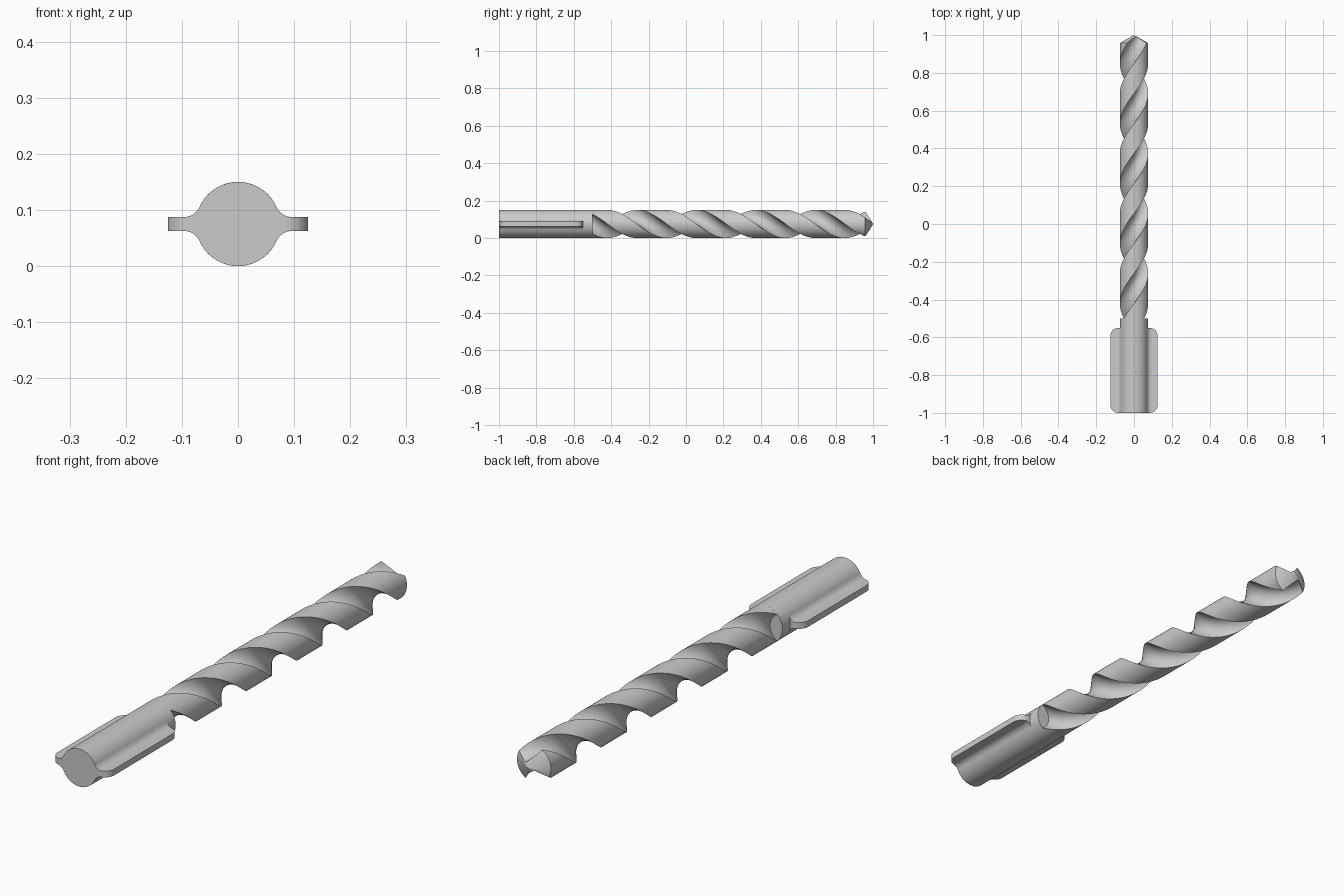
import bpy, bmesh
from math import sin, cos, pi, sqrt, atan2, hypot, radians

if "Cube" in bpy.data.objects:
    bpy.data.objects.remove(bpy.data.objects["Cube"])

R, CZ = 0.075, 0.075          # body radius and axis height
PITCH = 0.635                 # length of one full helix turn
TIP = 0.042 / R               # slope of the conical point


def finish(name, bm):
    bmesh.ops.remove_doubles(bm, verts=bm.verts, dist=1e-6)
    bmesh.ops.recalc_face_normals(bm, faces=bm.faces)
    me = bpy.data.meshes.new(name)
    bm.to_mesh(me)
    bm.free()
    ob = bpy.data.objects.new(name, me)
    bpy.context.collection.objects.link(ob)
    bpy.ops.object.select_all(action='DESELECT')
    ob.select_set(True)
    bpy.context.view_layer.objects.active = ob
    bpy.ops.object.shade_smooth_by_angle(angle=radians(30))
    return ob


# Plain round shank
bm = bmesh.new()
n = 72
rings = [[bm.verts.new((R * cos(2 * pi * i / n), y, CZ + R * sin(2 * pi * i / n)))
          for i in range(n)] for y in (-1, -0.5)]
for i in range(n):
    j = (i + 1) % n
    bm.faces.new((rings[0][i], rings[0][j], rings[1][j], rings[1][i]))
for ring in rings:
    bm.faces.new(ring)
finish("shank", bm)

# Flat wings: filleted into the shank, with rounded outer corners
T, F, XO, C = 0.0125, 0.03, 0.125, 0.042
fx = sqrt((R + F) ** 2 - (T + F) ** 2)        # fillet centre
x0 = R * fx / (R + F)                         # tangent point on the shank
xs = [x0 + (fx - x0) * k / 8 for k in range(9)]
xs += [XO - C + C * sin(pi / 2 * k / 12) for k in range(13)]
xs = sorted(set(xs))
bm = bmesh.new()
cols = []
for x in xs:
    h = T + F - sqrt(max(0, F * F - (fx - x) ** 2)) if x < fx else T
    d = max(0, x - (XO - C))
    c = C - sqrt(max(0, C * C - d * d))
    cols.append([bm.verts.new((x, y, CZ + z))
                 for y, z in ((-1 + c, -h), (-1 + c, h), (-0.55 - c, h), (-0.55 - c, -h))])
for a, b in zip(cols, cols[1:]):
    for k in range(4):
        bm.faces.new((a[k], a[(k + 1) % 4], b[(k + 1) % 4], b[k]))
bm.faces.new(cols[0])
bm.faces.new(cols[-1])
wings = finish("wings", bm)
wings.modifiers.new("mirror", 'MIRROR')

# Twisted two-flute body: round lands alternating with circular hollows
HALF, D = radians(45), 0.08                   # flute half angle, hollow centre
ex, ez = R * cos(HALF), R * sin(HALF)
rad = hypot(D - ex, ez)
sweep = atan2(ez, D - ex)
section = []
for side in (0, pi):
    for k in range(20):                       # hollow
        a = sweep * (2 * k / 20 - 1)
        px, pz = D - rad * cos(a), rad * sin(a)
        section.append((hypot(px, pz), atan2(pz, px) + side))
    for k in range(16):                       # land
        section.append((R, HALF + (pi - 2 * HALF) * k / 16 + side))
bm = bmesh.new()
rows, Y0 = 150, -0.5
grid = []
for r, a in section:
    end = 1 - r * TIP                         # each line stops on the cone
    col = []
    for i in range(rows + 1):
        y = Y0 + (end - Y0) * i / rows
        t = a - 2 * pi * (y - Y0) / PITCH
        col.append(bm.verts.new((r * cos(t), y, CZ + r * sin(t))))
    grid.append(col)
apex = bm.verts.new((0, 1, CZ))
base = bm.verts.new((0, Y0, CZ))
for k, a in enumerate(grid):
    b = grid[(k + 1) % len(grid)]
    for i in range(rows):
        bm.faces.new((a[i], b[i], b[i + 1], a[i + 1]))
    bm.faces.new((a[-1], b[-1], apex))
    bm.faces.new((b[0], a[0], base))
finish("fluted_body", bm)
